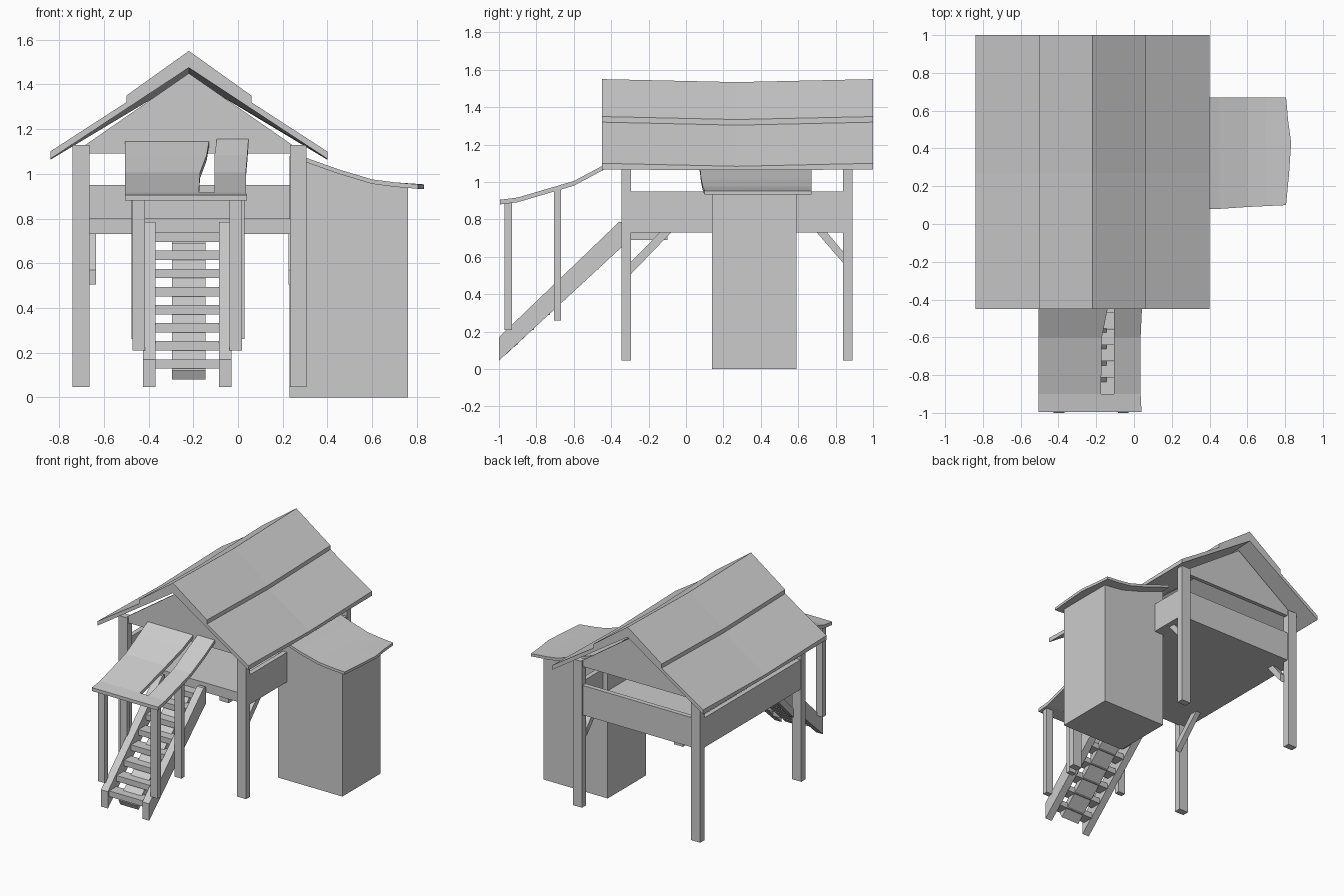
import bpy, bmesh

if "Cube" in bpy.data.objects:
    bpy.data.objects.remove(bpy.data.objects["Cube"])

CX = -0.22  # symmetry line of the house


def loft(name, rings, closed=True):
    """Skin matching rings of points, with capped ends."""
    bm = bmesh.new()
    vs = [[bm.verts.new(p) for p in r] for r in rings]
    n = len(rings[0])
    for a, b in zip(vs, vs[1:]):
        for i in range(n):
            j = (i + 1) % n
            bm.faces.new((a[i], a[j], b[j], b[i]))
    bm.faces.new(vs[0][::-1])
    bm.faces.new(vs[-1])
    bmesh.ops.recalc_face_normals(bm, faces=bm.faces)
    me = bpy.data.meshes.new(name)
    bm.to_mesh(me)
    bm.free()
    ob = bpy.data.objects.new(name, me)
    bpy.context.collection.objects.link(ob)
    return ob


def prism_x(name, yz, x0, x1):
    return loft(name, [[(x, y, z) for y, z in yz] for x in (x0, x1)])


def prism_y(name, xz, y0, y1):
    return loft(name, [[(x, y, z) for x, z in xz] for y in (y0, y1)])


def box(name, x0, x1, y0, y1, z0, z1):
    return prism_y(name, [(x0, z0), (x1, z0), (x1, z1), (x0, z1)], y0, y1)


# Main roof: stepped two-layer gable profile, sagging in the middle
top = [(-0.62, 1.067), (-0.62, 1.10), (-0.28, 1.32), (-0.28, 1.35)]
rings = []
for y, sag, low in [(-0.45, 0, 0), (0.27, 0.016, 0.04), (1.0, 0, 0)]:
    half = [(x, z - sag) for x, z in top]
    half[0] = (top[0][0], top[0][1] - low * 0.1)
    prof = half + [(0, 1.55 - sag)] + [(-x, z) for x, z in half[::-1]]
    prof.append((0, 1.475 - low))
    rings.append([(CX + x, y, z) for x, z in prof])
loft("main_roof", rings)

# Gable walls
for tag, y in (("front", -0.335), ("back", 0.85)):
    prism_y(tag + "_gable", [(-0.74, 1.09), (0.30, 1.09), (CX, 1.45)], y, y + 0.03)

# House posts
for tag, x in (("left", -0.74), ("right", 0.232)):
    for end, y in (("front", -0.345), ("back", 0.84)):
        box(f"{tag}_{end}_post", x, x + 0.075, y, y + 0.05, 0.045, 1.13)

# Platform floor and railing panels
box("floor", -0.70, 0.27, -0.31, 0.86, 0.73, 0.80)
box("left_panel", -0.735, -0.70, -0.31, 0.86, 0.73, 0.95)
box("right_panel", 0.27, 0.305, -0.31, 0.86, 0.73, 0.95)
box("back_panel", -0.70, 0.27, 0.845, 0.88, 0.73, 0.95)
box("stair_support", -0.295, -0.145, -0.31, -0.10, 0.69, 0.74)

# Diagonal braces under the floor
for tag, x in (("left", -0.675), ("right", 0.225)):
    prism_x(tag + "_front_brace", [(-0.297, 0.505), (-0.297, 0.57),
            (-0.135, 0.735), (-0.075, 0.735)], x, x + 0.04)
    prism_x(tag + "_back_brace", [(0.842, 0.565), (0.842, 0.625),
            (0.75, 0.735), (0.695, 0.735)], x, x + 0.04)

# Staircase: side stringers, central plank and treads
side = [(-1, 0.045), (-1, 0.17), (-0.36, 0.785), (-0.335, 0.785), (-0.335, 0.66)]
for tag, x in (("left", -0.425), ("right", -0.086)):
    prism_x(tag + "_stringer", side, x, x + 0.056)
prism_x("centre_stringer", [(-0.96, 0.08), (-0.98, 0.12), (-0.36, 0.69), (-0.31, 0.69)],
        -0.295, -0.145)
for i in range(8):
    z = 0.128 + i * 0.081
    y = -0.985 + (z - 0.128) / 0.94
    box(f"tread_{i + 1}", -0.37, -0.08, y, y + 0.085, z, z + 0.042)

# Canopy posts
for tag, xf, xr in (("left", -0.472, -0.477), ("right", -0.038, -0.03)):
    box(f"{tag}_front_canopy_post", xf, xf + 0.056, -0.97, -0.93, 0.21, 0.90)
    box(f"{tag}_rear_canopy_post", xr, xr + 0.058, -0.705, -0.668, 0.26, 0.97)

# Canopy: two boards joined by a front strip
T = 0.025


def board(name, stations):
    loft(name, [[(a, y, z), (b, y, z), (b, y, z - T), (a, y, z - T)]
                for y, z, a, b in stations])


board("canopy_left_board", [(-0.90, 0.917, -0.505, -0.175), (-0.60, 1.005, -0.505, -0.17),
                            (-0.45, 1.085, -0.505, -0.14), (-0.34, 1.145, -0.505, -0.13)])
board("canopy_right_board", [(-0.90, 0.917, -0.105, 0.035), (-0.60, 1.005, -0.105, 0.035),
                             (-0.45, 1.085, -0.105, 0.042), (-0.34, 1.155, -0.095, 0.047)])
board("canopy_front_strip", [(-0.995, 0.905, -0.505, 0.04), (-0.90, 0.917, -0.505, 0.035)])

# Side shed and its draped roof
prism_y("shed", [(0.23, 0), (0.76, 0), (0.76, 0.94), (0.60, 0.955), (0.23, 1.08)],
        0.14, 0.59)
rings = []
for x, z, y0, y1 in [(0.24, 1.095, 0.07, 0.67), (0.31, 1.07, 0.075, 0.67),
                     (0.45, 1.02, 0.08, 0.67), (0.60, 0.975, 0.09, 0.67),
                     (0.70, 0.962, 0.095, 0.67), (0.805, 0.953, 0.10, 0.67)]:
    bulge = 0.027 if x > 0.8 else 0
    ys = [(y0, 0), (0.27, bulge * 0.6), (0.43, bulge), (0.55, bulge * 0.4), (y1, 0)]
    rings.append([(x + b, y, z) for y, b in ys] + [(x + b, y, z - 0.02) for y, b in ys[::-1]])
loft("shed_roof", rings)
